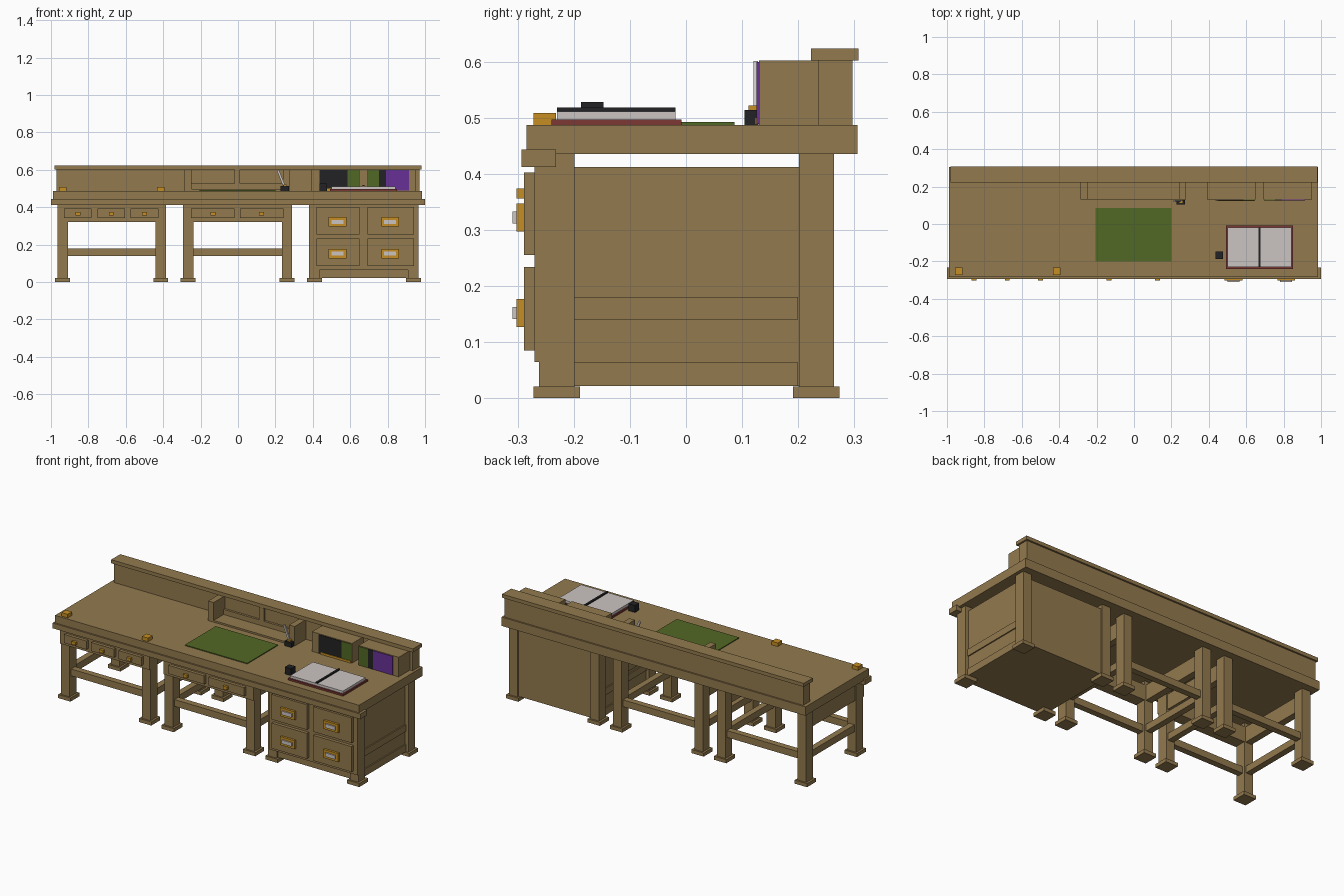
import bpy, bmesh, math


def material(name, rgb):
    m = bpy.data.materials.new(name)
    m.diffuse_color = (*rgb, 1)
    return m


WOOD = material("wood", (0.29, 0.195, 0.077))
GOLD = material("gold", (0.56, 0.27, 0.016))
GREEN = material("green", (0.084, 0.138, 0.018))
RED = material("dark red", (0.2, 0.04, 0.035))
PAGE = material("paper white", (0.6, 0.56, 0.54))
BLACK = material("black", (0.016, 0.016, 0.018))
PURPLE = material("purple", (0.138, 0.03, 0.305))


def boxes(name, mat, *ranges):
    """One object of boxes, each given as (x0, x1, y0, y1, z0, z1)."""
    bm = bmesh.new()
    for x0, x1, y0, y1, z0, z1 in ranges:
        verts = bmesh.ops.create_cube(bm, size=1)["verts"]
        bmesh.ops.scale(bm, vec=(x1 - x0, y1 - y0, z1 - z0), verts=verts)
        bmesh.ops.translate(bm, vec=((x0 + x1) / 2, (y0 + y1) / 2, (z0 + z1) / 2), verts=verts)
    me = bpy.data.meshes.new(name)
    bm.to_mesh(me)
    bm.free()
    me.materials.append(mat)
    ob = bpy.data.objects.new(name, me)
    bpy.context.collection.objects.link(ob)
    return ob


TOP = 0.487

# Worktop with front trim, back board and cap
boxes("worktop", WOOD, (-0.99, 0.985, -0.284, 0.306, 0.435, TOP))
boxes("front_trim", WOOD, (-1, 1, -0.293, -0.232, 0.412, 0.443))
boxes("back_board", WOOD, (-0.97, 0.97, 0.235, 0.297, TOP, 0.602))
boxes("back_cap", WOOD, (-0.98, 0.98, 0.223, 0.307, 0.602, 0.623))


# Four legs with square feet, for each of the three bases
def legs(name, left, right):
    leg, foot = [], []
    for cx in (left, right):
        for cy in (-0.231, 0.232):
            leg.append((cx - 0.028, cx + 0.028, cy - 0.031, cy + 0.032, 0.02, 0.436))
            foot.append((cx - 0.04, cx + 0.04, cy - 0.041, cy + 0.042, 0, 0.021))
    boxes(name + "_legs", WOOD, *leg)
    boxes(name + "_feet", WOOD, *foot)


# Open table base: legs, stretchers, apron and drawers with knobs
def table(name, left, right, drawers):
    legs(name, left, right)
    boxes(name + "_stretchers", WOOD,
          *[(left, right, y - 0.018, y + 0.018, 0.14, 0.18) for y in (-0.231, 0.232)],
          *[(x - 0.018, x + 0.018, -0.22, 0.22, 0.14, 0.18) for x in (left, right)])
    boxes(name + "_apron", WOOD,
          (left - 0.028, right + 0.028, -0.27, -0.2, 0.322, 0.412),
          *[(x - 0.02, x + 0.02, -0.2, 0.21, 0.322, 0.412) for x in (left, right)])
    boxes(name + "_drawers", WOOD,
          *[(a, b, -0.288, -0.26, 0.343, 0.393) for a, b in drawers])
    boxes(name + "_knobs", GOLD,
          *[((a + b) / 2 - 0.013, (a + b) / 2 + 0.013, -0.302, -0.288, 0.356, 0.374)
            for a, b in drawers])


table("left_table", -0.938, -0.413, [(-0.93, -0.782), (-0.752, -0.604), (-0.574, -0.426)])
table("middle_table", -0.267, 0.262, [(-0.25, -0.018), (0.01, 0.242)])

# Drawer cabinet
legs("cabinet", 0.408, 0.938)
boxes("cabinet_body", WOOD, (0.4, 0.945, -0.25, 0.255, 0.022, 0.412))
boxes("cabinet_side_rails", WOOD,
      *[(0.393, 0.952, -0.2, 0.2, a, b) for a, b in ((0.022, 0.064), (0.14, 0.18))])
boxes("cabinet_face", WOOD, (0.395, 0.965, -0.27, -0.24, 0.065, 0.412))
fronts, plates, labels = [], [], []
for x0, x1 in ((0.42, 0.65), (0.693, 0.94)):
    for z0, z1 in ((0.085, 0.234), (0.255, 0.402)):
        cx = (x0 + x1) / 2 - 0.003
        cz = z0 + 0.067
        fronts.append((x0, x1, -0.289, -0.26, z0, z1))
        plates.append((cx - 0.047, cx + 0.047, -0.302, -0.288, cz - 0.025, cz + 0.025))
        labels.append((cx - 0.032, cx + 0.032, -0.309, -0.3, cz - 0.011, cz + 0.011))
boxes("cabinet_drawers", WOOD, *fronts)
boxes("drawer_plates", GOLD, *plates)
boxes("drawer_labels", PAGE, *labels)

# Open centre shelf: end brackets, base board and framed back
boxes("shelf_brackets", WOOD,
      *[(x, x + 0.036, 0.13, 0.236, TOP, 0.602) for x in (-0.285, 0.241)])
boxes("shelf_base", WOOD, (-0.25, 0.242, 0.13, 0.236, TOP - 0.005, 0.497))
boxes("shelf_frame", WOOD,
      (-0.25, 0.242, 0.222, 0.236, 0.49, 0.527),
      (-0.02, 0.012, 0.222, 0.236, 0.52, 0.602))

# Bookcase blocks with coloured book spines
boxes("bookcase_blocks", WOOD,
      *[(a, b, 0.13, 0.236, TOP, 0.602) for a, b in ((0.39, 0.65), (0.693, 0.953))])


def spines(name, mat, *spans):
    boxes(name, mat, *[(a, b, 0.126, 0.131, 0.489, 0.599) for a, b in spans])


spines("black_books", BLACK, (0.435, 0.585), (0.755, 0.79))
spines("green_books", GREEN, (0.585, 0.648), (0.695, 0.755))
spines("purple_book", PURPLE, (0.79, 0.915))
boxes("book_gold_bands", GOLD, (0.45, 0.645, 0.123, 0.127, 0.488, 0.5))

# Desk mat, open book, ink pot and gold weights
boxes("desk_mat", GREEN, (-0.205, 0.2, -0.2, 0.086, TOP - 0.002, 0.492))
boxes("book_cover", RED, (0.492, 0.85, -0.24, -0.008, TOP - 0.002, 0.497))
boxes("book_pages", PAGE, (0.5, 0.842, -0.23, -0.019, 0.495, 0.511))
boxes("book_ribbon", BLACK, (0.665, 0.677, -0.23, -0.019, 0.51, 0.518))
boxes("ink_pot", BLACK, (0.435, 0.476, -0.187, -0.147, TOP - 0.002, 0.528))
boxes("gold_weights", GOLD,
      *[(x, x + 0.04, -0.272, -0.232, TOP - 0.002, 0.508) for x in (-0.956, -0.434)])

# Quill stand
boxes("quill_stand", BLACK, (0.228, 0.274, 0.104, 0.129, TOP - 0.002, 0.514))
boxes("quill_collar", GOLD, (0.242, 0.26, 0.111, 0.129, 0.512, 0.522))
quill = boxes("quill", PAGE, (-0.006, 0.006, -0.004, 0.004, 0, 0.088))
quill.location = (0.246, 0.124, 0.517)
quill.rotation_euler = (0, math.radians(-22), 0)
